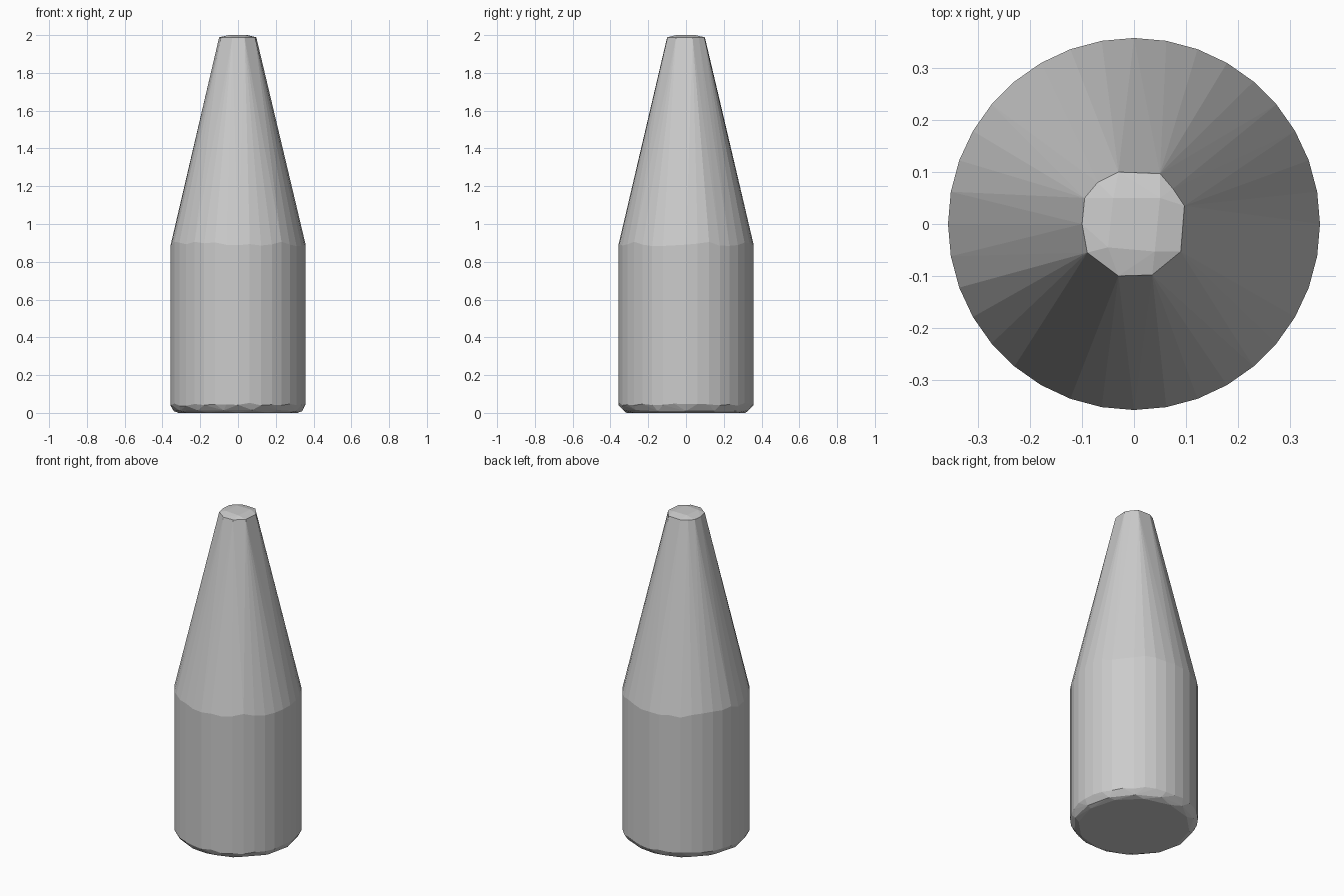
import bpy, bmesh, math, random
from mathutils import Vector

random.seed(4)
cube = bpy.data.objects.get("Cube")
if cube:
    bpy.data.objects.remove(cube, do_unlink=True)

grey = bpy.data.materials.new("plain_grey")
grey.use_nodes = True
colour = (0.6, 0.6, 0.6, 1)
grey.diffuse_color = colour
grey.node_tree.nodes["Principled BSDF"].inputs["Base Color"].default_value = colour


def ring(radius, z, sides, jitter=0.0, turn=0.0):
    """Points on a level circle, with a little uneven height."""
    points = []
    for i in range(sides):
        a = math.tau * (i + turn) / sides
        points.append((radius * math.cos(a), radius * math.sin(a),
                       z + random.uniform(-jitter, jitter)))
    return points


# Base with a rough, faceted chamfer
points = ring(0.315, 0, 12) + ring(0.34, 0.012, 14, 0.004)
points += ring(0.358, 0.045, 36, 0.008)

# Straight body up to the slightly uneven shoulder
points += ring(0.358, 0.895, 36, 0.012)

# Uneven blunt tip: rim, then the raised ridge on its cap
rim = [(-.03, .1), (.05, .097), (.075, .068), (.097, .035), (.09, -.053), (.035, -.098),
       (-.03, -.1), (-.09, -.055), (-.1, 0), (-.095, .05), (-.07, .08)]
points += [(x, y, 1.988) for x, y in rim]
points += [(x, y, 2) for x, y in ((-.05, -.045), (.04, -.053), (.05, .05), (-.04, .05))]

# Wrap the outline in one faceted, closed skin
bm = bmesh.new()
for p in points:
    bm.verts.new(Vector(p))
hull = bmesh.ops.convex_hull(bm, input=bm.verts[:])
loose = [v for v in bm.verts if not v.link_faces]
bmesh.ops.delete(bm, geom=loose, context="VERTS")
bmesh.ops.dissolve_limit(bm, angle_limit=math.radians(0.5),
                         verts=bm.verts[:], edges=bm.edges[:])
bmesh.ops.recalc_face_normals(bm, faces=bm.faces[:])

mesh = bpy.data.meshes.new("tapered_body")
bm.to_mesh(mesh)
bm.free()
mesh.materials.append(grey)
body = bpy.data.objects.new("tapered_body", mesh)
bpy.context.collection.objects.link(body)
